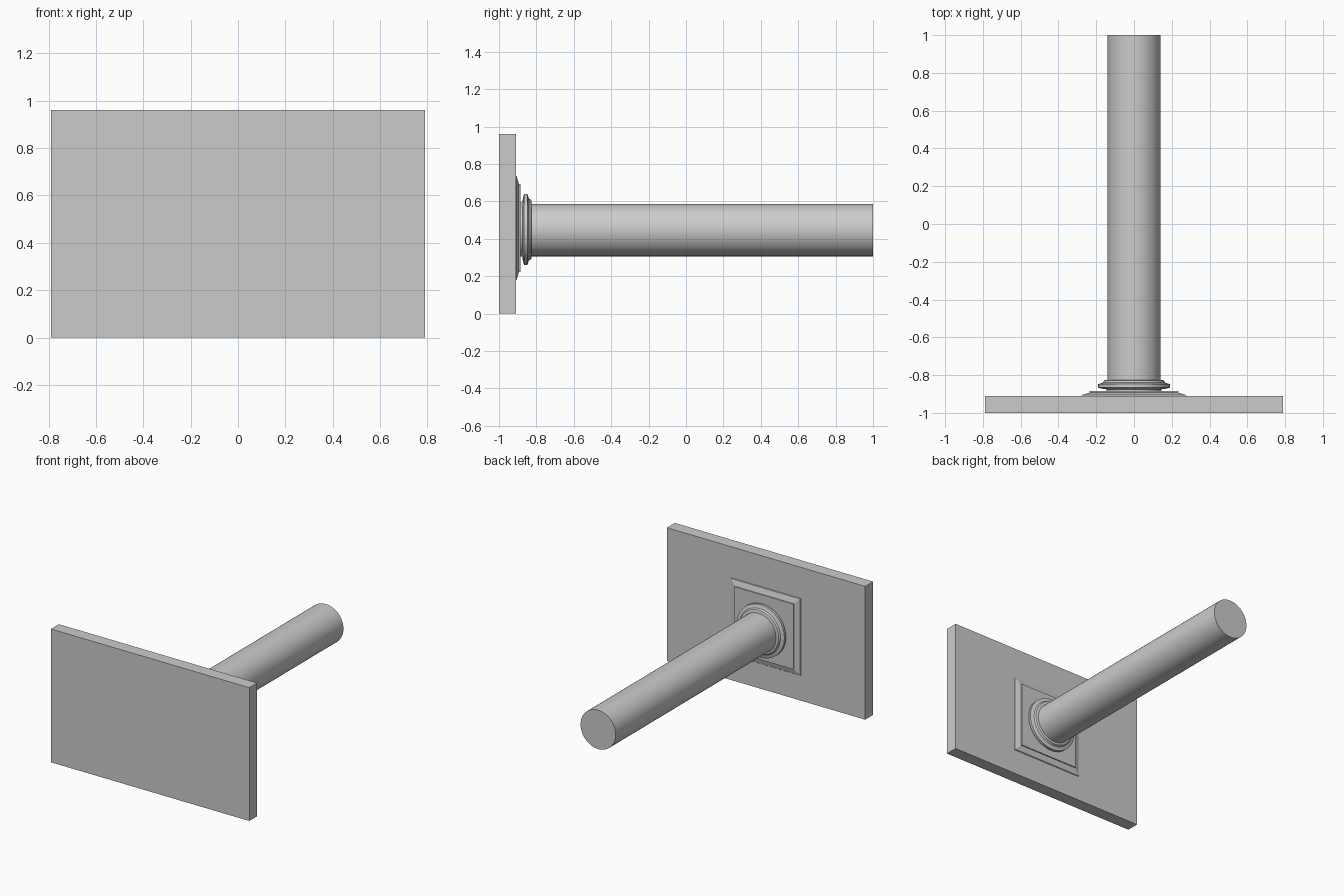
import bpy, bmesh, math
from mathutils import Matrix

old = bpy.data.objects.get("Cube")
if old:
    bpy.data.objects.remove(old)

AXIS_Z = 0.45

grey = bpy.data.materials.new("plain grey")
grey.use_nodes = True
colour = (0.6, 0.6, 0.6, 1)
grey.diffuse_color = colour
grey.node_tree.nodes["Principled BSDF"].inputs["Base Color"].default_value = colour


def finish(name, bm, smooth=False):
    bmesh.ops.recalc_face_normals(bm, faces=bm.faces)
    mesh = bpy.data.meshes.new(name)
    bm.to_mesh(mesh)
    bm.free()
    mesh.materials.append(grey)
    obj = bpy.data.objects.new(name, mesh)
    bpy.context.collection.objects.link(obj)
    if smooth:
        bpy.ops.object.select_all(action='DESELECT')
        obj.select_set(True)
        bpy.context.view_layer.objects.active = obj
        bpy.ops.object.shade_smooth_by_angle(angle=math.radians(30))
    return obj


def loft(name, profile, sides, centre_z, turn=0.0, smooth=False):
    """Stack rings of (y, radius) along the y axis and cap both ends."""
    bm = bmesh.new()
    rings = []
    for y, r in profile:
        angles = [turn + math.tau * i / sides for i in range(sides)]
        rings.append([bm.verts.new((r * math.cos(a), y, centre_z + r * math.sin(a)))
                      for a in angles])
    for a, b in zip(rings, rings[1:]):
        for i in range(sides):
            j = (i + 1) % sides
            bm.faces.new((a[i], a[j], b[j], b[i]))
    bm.faces.new(rings[0])
    bm.faces.new(rings[-1])
    return finish(name, bm, smooth)


# Flat rectangular head
bm = bmesh.new()
bmesh.ops.create_cube(bm, size=1, matrix=Matrix.Translation((0, -0.955, 0.48))
                      @ Matrix.Diagonal((1.58, 0.09, 0.96, 1)))
finish("head_plate", bm)

# Square mount with sloping rim
d = math.sqrt(2)
loft("square_mount", [(-0.912, 0.28 * d), (-0.905, 0.275 * d),
                      (-0.893, 0.235 * d), (-0.885, 0.235 * d)],
     4, 0.458, math.pi / 4)

# Stepped round collar
loft("collar", [(-0.89, 0.145), (-0.875, 0.145), (-0.872, 0.168), (-0.866, 0.19),
                (-0.848, 0.19), (-0.84, 0.165), (-0.828, 0.158), (-0.825, 0.15)],
     48, AXIS_Z, smooth=True)

# Long round handle
loft("handle", [(-0.9, 0.14), (1.0, 0.14)], 48, 0.447, smooth=True)
